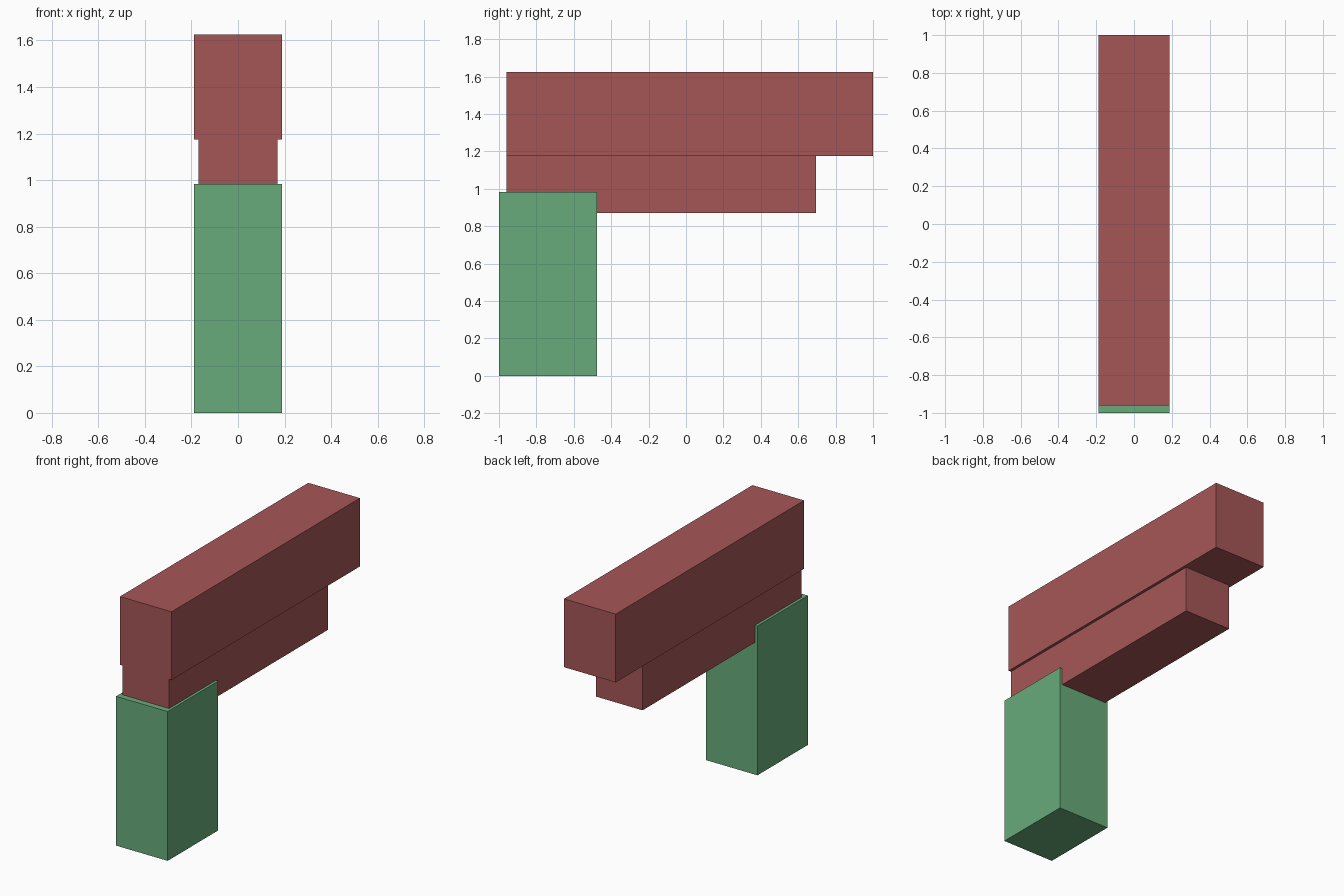
import bpy
from mathutils import Matrix, Vector

default_cube = bpy.data.objects.get("Cube")
if default_cube:
    bpy.data.objects.remove(default_cube, do_unlink=True)


def make_material(name, color):
    mat = bpy.data.materials.new(name)
    mat.use_nodes = True
    mat.diffuse_color = color
    mat.node_tree.nodes["Principled BSDF"].inputs["Base Color"].default_value = color
    return mat


def make_block(name, half_width, y_range, z_range, mat):
    """Box centred on x = 0, given by its side-on extents."""
    (y0, y1), (z0, z1) = y_range, z_range
    center = Vector((0, (y0 + y1) / 2, (z0 + z1) / 2))
    size = Vector((2 * half_width, y1 - y0, z1 - z0))
    bpy.ops.mesh.primitive_cube_add(size=1)
    block = bpy.context.object
    block.name = name
    block.data.transform(Matrix.LocRotScale(center, None, size))
    block.data.materials.append(mat)
    return block


red = make_material("dull red", (0.38, 0.094, 0.094, 1))
green = make_material("soft green", (0.14, 0.41, 0.198, 1))

# Long top slide
make_block("slide", 0.188, (-0.96, 1.0), (1.175, 1.625), red)
# Narrower, shorter frame under the slide
make_block("frame", 0.17, (-0.96, 0.695), (0.87, 1.175), red)
# Upright handle wrapped around the front end of the frame
make_block("handle", 0.188, (-1.0, -0.475), (0.0, 0.983), green)
